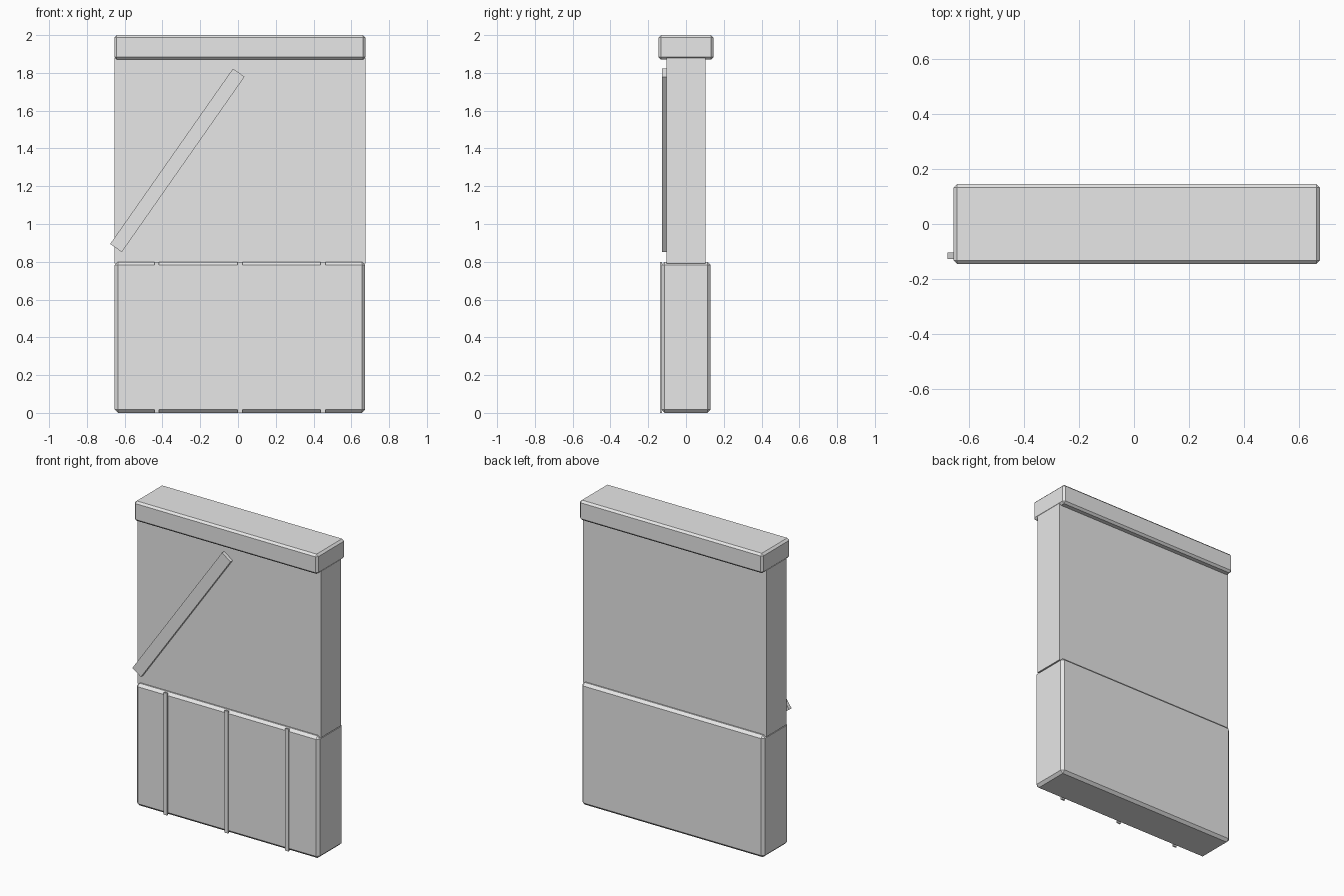
import bpy
from math import radians

cube = bpy.data.objects.get("Cube")
if cube:
    bpy.data.objects.remove(cube, do_unlink=True)

# One plain grey for the whole wall section
grey = bpy.data.materials.new("plain_grey")
grey.use_nodes = True
GREY = (0.8, 0.8, 0.8, 1)
grey.diffuse_color = GREY
grey.node_tree.nodes["Principled BSDF"].inputs["Base Color"].default_value = GREY


def box(name, size, centre, bevel=0, tilt=0):
    """Flat-shaded box, optionally chamfered and tilted about the y axis."""
    bpy.ops.mesh.primitive_cube_add(size=1, location=centre)
    ob = bpy.context.object
    ob.name = name
    ob.scale = size
    bpy.ops.object.transform_apply(location=False, rotation=False, scale=True)
    ob.rotation_euler.y = radians(tilt)
    ob.data.materials.append(grey)
    if bevel:
        mod = ob.modifiers.new("chamfer", "BEVEL")
        mod.width = bevel
        mod.segments = 1
    return ob


MID = 0.01        # the wall sits slightly off centre because the brace overhangs
WIDTH = 1.33
BASE_TOP = 0.8
CAP_BOTTOM = 1.87

# Chamfered lower wall, thinner upper wall, overhanging cap
box("lower_wall", (WIDTH - 0.005, 0.26, BASE_TOP), (MID, 0, BASE_TOP / 2), 0.017)
box("upper_wall", (WIDTH, 0.208, CAP_BOTTOM - BASE_TOP + 0.02),
    (MID, 0, (CAP_BOTTOM + BASE_TOP) / 2))
box("cap_beam", (WIDTH, 0.29, 2 - CAP_BOTTOM), (MID, 0, (2 + CAP_BOTTOM) / 2), 0.013)

# Diagonal brace on the front of the upper wall
box("diagonal_brace", (0.075, 0.024, 1.133), (-0.321, -0.115, 1.337), tilt=35)

# Vertical battens on the front of the lower wall
for i, side in enumerate((-1, 0, 1)):
    box(f"batten_{i + 1}", (0.025, 0.01, BASE_TOP),
        (MID + 0.44 * side, -0.132, BASE_TOP / 2))
